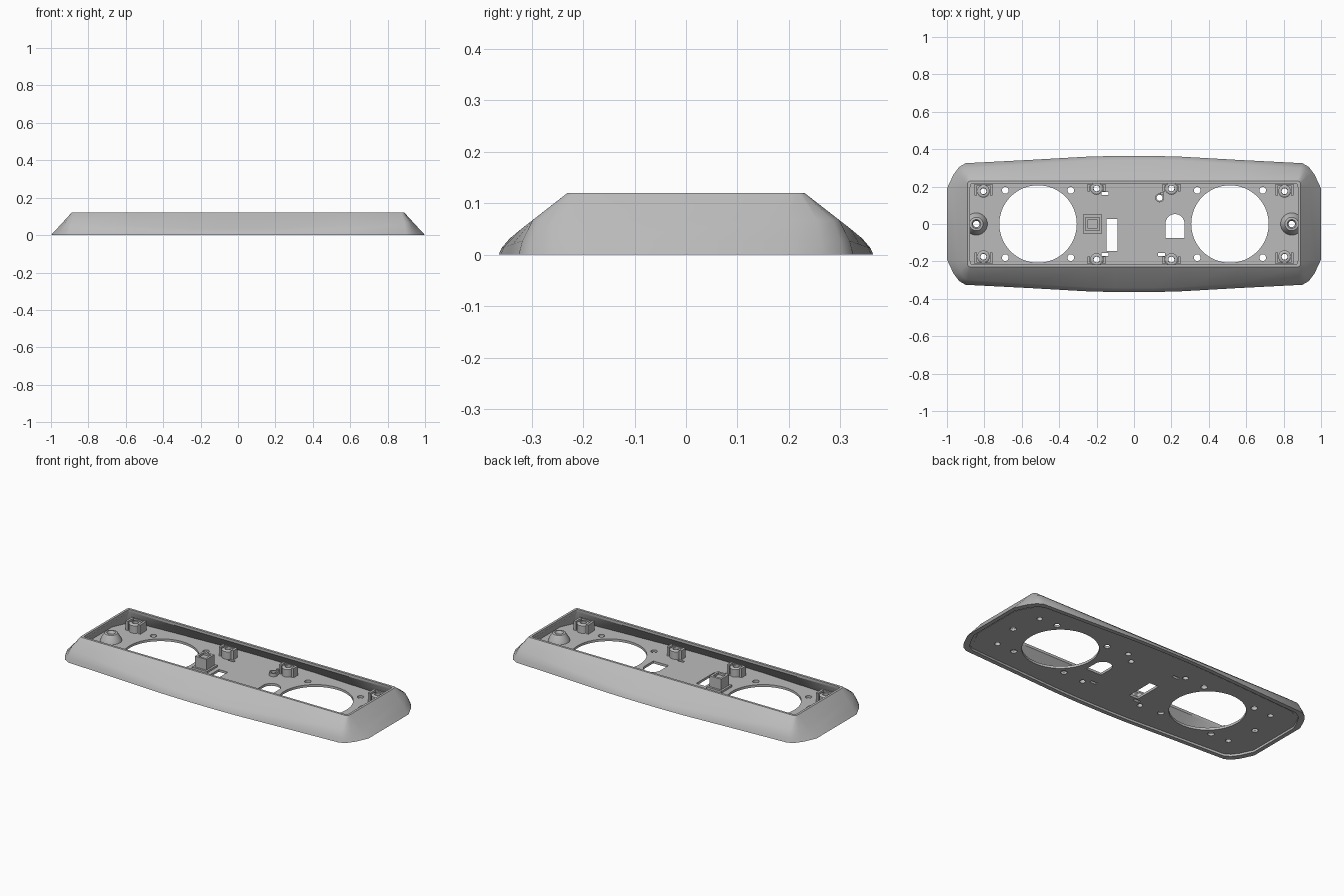
import bpy, bmesh
from math import sin, cos, pi, radians

cube = bpy.data.objects.get("Cube")
if cube:
    bpy.data.objects.remove(cube, do_unlink=True)

grey = bpy.data.materials.new("light grey plastic")
grey.use_nodes = True
COLOUR = (0.5, 0.5, 0.5, 1)
grey.diffuse_color = COLOUR
grey.node_tree.nodes["Principled BSDF"].inputs["Base Color"].default_value = COLOUR

FLOOR = 0.025      # top of the floor plate
UNDER = 0.011      # underside of the floor plate


def finish(name, bm, smooth=True):
    bmesh.ops.recalc_face_normals(bm, faces=bm.faces)
    mesh = bpy.data.meshes.new(name)
    bm.to_mesh(mesh)
    bm.free()
    mesh.materials.append(grey)
    ob = bpy.data.objects.new(name, mesh)
    bpy.context.collection.objects.link(ob)
    bpy.ops.object.select_all(action='DESELECT')
    bpy.context.view_layer.objects.active = ob
    ob.select_set(True)
    if smooth:
        bpy.ops.object.shade_smooth_by_angle(angle=radians(28))
    return ob


def skin(name, rings):
    """Closed surface: rings joined in order, the last back to the first."""
    bm = bmesh.new()
    loops = [[bm.verts.new(p) for p in ring] for ring in rings]
    n = len(rings[0])
    for k, a in enumerate(loops):
        b = loops[(k + 1) % len(loops)]
        for i in range(n):
            j = (i + 1) % n
            bm.faces.new((a[i], a[j], b[j], b[i]))
    return finish(name, bm)


def circle(x, y, r, z, n=24, turn=0.0):
    return [(x + r * cos(2 * pi * i / n + turn), y + r * sin(2 * pi * i / n + turn), z)
            for i in range(n)]


def lathe(name, x, y, profile, n=24, turn=0.0):
    return skin(name, [circle(x, y, r, z, n, turn) for r, z in profile])


def prism(bm, outline, z0, z1):
    low = [bm.verts.new((x, y, z0)) for x, y in outline]
    high = [bm.verts.new((x, y, z1)) for x, y in outline]
    bm.faces.new(low[::-1])
    bm.faces.new(high)
    n = len(low)
    for i in range(n):
        j = (i + 1) % n
        bm.faces.new((low[i], low[j], high[j], high[i]))


def rect(x, y, w, d):
    return [(x - w / 2, y - d / 2), (x + w / 2, y - d / 2),
            (x + w / 2, y + d / 2), (x - w / 2, y + d / 2)]


def box(name, x, y, w, d, z0, z1):
    bm = bmesh.new()
    prism(bm, rect(x, y, w, d), z0, z1)
    return finish(name, bm, False)


def around(quarter):
    """Mirror a quarter outline into a full counter-clockwise loop."""
    back = quarter[::-1]
    out = list(back)
    out += [(-x, y, z) for x, y, z in quarter]
    out += [(-x, -y, z) for x, y, z in back]
    out += [(x, -y, z) for x, y, z in quarter]
    return out


def inset(quarter, d, z):
    return [(x - d if x > 0.8 else x, y - d, z) for x, y, _ in quarter]


# Sloped shell: quarter outlines at the foot, the bend and the rim
foot = [(.1, .364, 0), (.25, .36, 0), (.55, .343, 0), (.9, .325, 0),
        (.935, .305, 0), (.965, .265, 0), (1, .19, 0)]
bend = [(.1, .342, .032), (.25, .338, .035), (.55, .32, .05), (.89, .298, .067),
        (.912, .285, .067), (.925, .255, .067), (.938, .195, .067)]
rim = [(.1, .23, .12), (.25, .23, .12), (.55, .23, .12), (.874, .23, .12),
       (.884, .227, .12), (.889, .22, .12), (.89, .205, .12)]
lower = [(a[0] + .4 * (b[0] - a[0]), a[1] + .25 * (b[1] - a[1]), .4 * b[2])
         for a, b in zip(foot, bend)]
skin("shell", [around(q) for q in (
    foot, lower, bend, rim, inset(rim, .014, .12), inset(rim, .014, .105),
    inset(foot, .055, .013), inset(foot, .025, .013), inset(foot, .025, 0))])

# Floor plate
bm = bmesh.new()
prism(bm, [p[:2] for p in around(inset(foot, .04, 0))], UNDER, FLOOR)
plate = finish("floor_plate", bm, False)

# Openings in the floor
bosses = [(sx * x, sy * y, sy, depth) for x, y, depth in ((.805, .175, .075), (.2, .19, .05))
          for sx in (-1, 1) for sy in (-1, 1)]
holes = [(s * .513, 0, .207, 64) for s in (-1, 1)]
holes += [(s * .513 + dx, dy, .018, 16) for s in (-1, 1)
          for dx in (-.175, .175) for dy in (-.18, .18)]
holes += [(x, y, .016, 16) for x, y, _, _ in bosses]
holes += [(s * .843, 0, .018, 16) for s in (-1, 1)] + [(.137, .14, .016, 16)]
bm = bmesh.new()
for x, y, r, n in holes:
    prism(bm, [p[:2] for p in circle(x, y, r, 0, n)], -.05, .06)
prism(bm, rect(-.117, -.058, .06, .172), -.05, .06)
for x, y in ((-.155, .162), (-.155, -.162), (.147, -.162)):
    prism(bm, rect(x, y, .04, .016), -.05, .06)
arch = [(.168, -.075), (.27, -.075)]
arch += [(.219 + .051 * cos(pi * i / 16), .002 + .051 * sin(pi * i / 16)) for i in range(17)]
prism(bm, arch, -.05, .06)
cutter = finish("floor_cutter", bm, False)
cutter.hide_render = True
cut = plate.modifiers.new("openings", 'BOOLEAN')
cut.operation = 'DIFFERENCE'
cut.solver = 'EXACT'
cut.object = cutter
bpy.ops.object.select_all(action='DESELECT')
bpy.context.view_layer.objects.active = plate
plate.select_set(True)
bpy.ops.object.modifier_apply(modifier=cut.name)
bpy.data.objects.remove(cutter, do_unlink=True)
bpy.ops.object.shade_smooth_by_angle(angle=radians(28))

# Screw bosses with side ribs along both long walls
for i, (x, y, side, depth) in enumerate(bosses):
    lathe(f"screw_boss_{i}", x, y, [(.034, FLOOR - .002), (.034, .07), (.026, .075),
                                    (.017, .075), (.017, FLOOR - .002)])
    wall = side * .213
    for s in (-1, 1):
        box(f"boss_rib_{i}_{s}", x + s * .041, wall - side * depth * .4,
            .014, depth * .8, FLOOR - .002, .08)
    box(f"boss_back_{i}", x, wall - side * .004, .09, .008, FLOOR - .002, .08)

# Conical posts at the two ends
for s in (-1, 1):
    lathe(f"end_post_{s}", s * .843, 0, [(.06, FLOOR - .002), (.055, .04), (.036, .07),
                                         (.024, .072), (.017, .06), (.017, FLOOR - .002)], 32)

# Square socket with a stepped foot and a sunken top
root = 2 ** .5
lathe("square_socket", -.222, 0, [(r * root, z) for r, z in (
    (.05, FLOOR - .002), (.05, .036), (.038, .036), (.038, .1), (.025, .1),
    (.025, FLOOR - .002))], 4, pi / 4)
box("socket_floor", -.222, 0, .052, .052, FLOOR - .002, .088)

# Small tube with a locating peg
lathe("small_tube", .137, .14, [(.024, FLOOR - .002), (.024, .045), (.016, .045),
                                (.016, FLOOR - .002)])
box("tube_peg", .15, .163, .014, .014, FLOOR - .002, .055)
